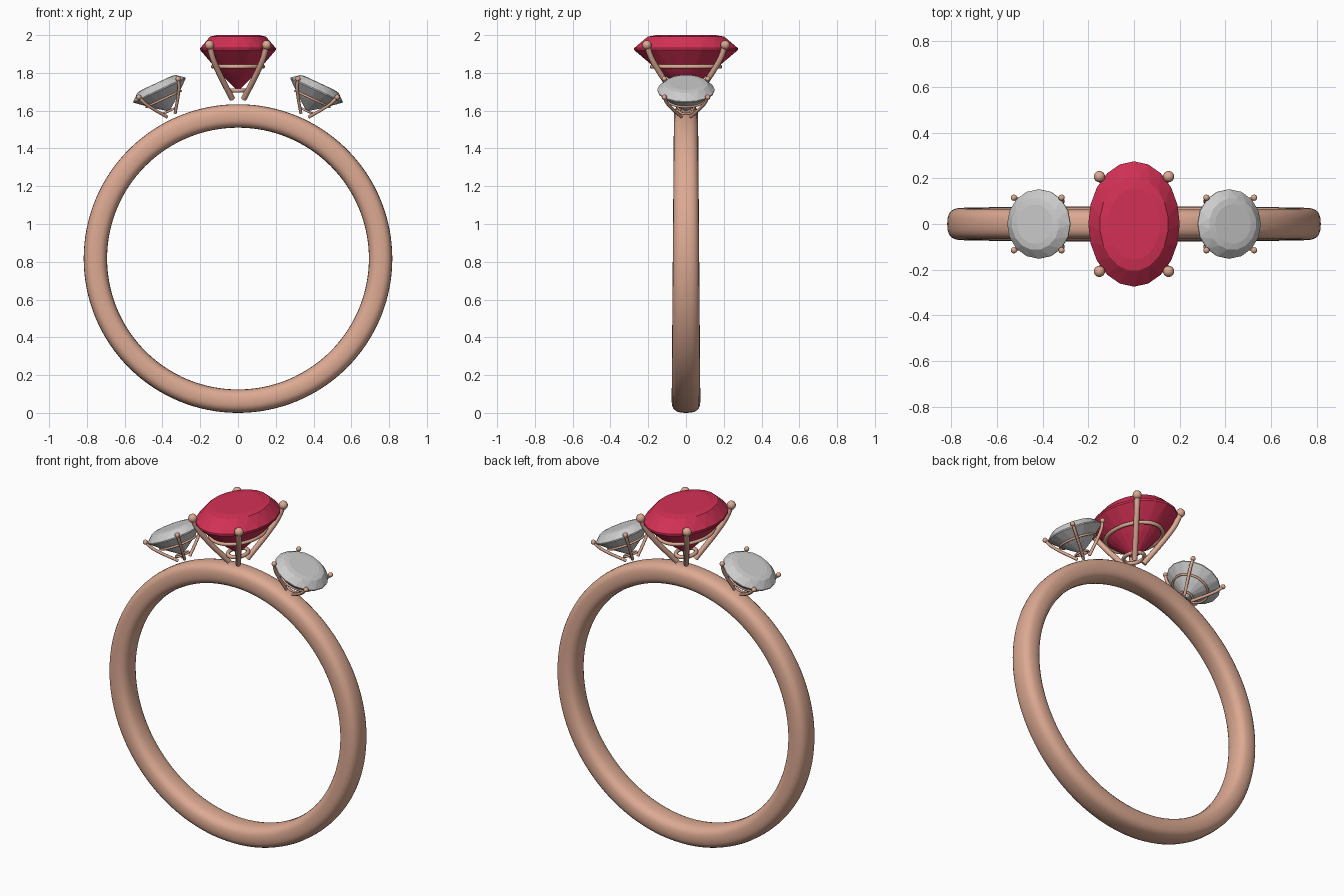
import bpy, bmesh
from math import sin, cos, pi, radians, copysign
from mathutils import Matrix, Vector

if "Cube" in bpy.data.objects:
    bpy.data.objects.remove(bpy.data.objects["Cube"])

RING_Z = 0.817


def material(name, rgb):
    m = bpy.data.materials.new(name)
    m.diffuse_color = (*rgb, 1)
    m.use_nodes = True
    m.node_tree.nodes["Principled BSDF"].inputs["Base Color"].default_value = m.diffuse_color
    return m


gold = material("rose_gold", (0.72, 0.40, 0.29))
red = material("red_stone", (0.65, 0.03, 0.09))


def finish(name, bm, matrix, mat=None, smooth=False):
    bmesh.ops.recalc_face_normals(bm, faces=bm.faces)
    me = bpy.data.meshes.new(name)
    bm.to_mesh(me)
    bm.free()
    if mat:
        me.materials.append(mat)
    for p in me.polygons:
        p.use_smooth = smooth
    ob = bpy.data.objects.new(name, me)
    ob.matrix_world = matrix
    bpy.context.collection.objects.link(ob)
    return ob


def ellipse(f, z, a, n, shift=0.0):
    return [Vector((f * a * cos(2 * pi * (i + shift) / n),
                    f * sin(2 * pi * (i + shift) / n), z)) for i in range(n)]


# Band: soft-cornered section swept in a circle, widening towards the bottom
def make_band(n=128, m=24):
    bm = bmesh.new()
    loops = []
    for i in range(n):
        t = 2 * pi * i / n
        half_w = 0.070 - 0.006 * cos(t)
        loop = []
        for j in range(m):
            s = 2 * pi * j / m
            u = copysign(abs(cos(s)) ** 0.75, cos(s))
            v = copysign(abs(sin(s)) ** 0.75, sin(s))
            r = 0.755 + 0.062 * u
            loop.append(bm.verts.new((r * sin(t), half_w * v, r * cos(t))))
        loops.append(loop)
    for i in range(n):
        p, q = loops[i], loops[(i + 1) % n]
        for j in range(m):
            k = (j + 1) % m
            bm.faces.new((p[j], p[k], q[k], q[j]))
    finish("band", bm, Matrix.Translation((0, 0, RING_Z)), gold, True)


# Faceted stone: hull of staggered rings, girdle radius 1 along y
def make_stone(name, a, matrix, mat, n):
    pts = (ellipse(0.57, 0.27, a, n) + ellipse(0.75, 0.24, a, n, 0.5)
           + ellipse(1, 0.02, a, n) + ellipse(1, -0.02, a, n)
           + ellipse(0.5, -0.45, a, n, 0.5) + [Vector((0, 0, -0.82))])
    bm = bmesh.new()
    for p in pts:
        bm.verts.new(p)
    bmesh.ops.convex_hull(bm, input=bm.verts)
    finish(name, bm, matrix, mat)


# Wire of round section through given points
def make_wire(name, pts, radius, closed, matrix):
    cu = bpy.data.curves.new(name, 'CURVE')
    cu.dimensions = '3D'
    cu.bevel_depth = radius
    cu.bevel_resolution = 3
    cu.use_fill_caps = True
    sp = cu.splines.new('BEZIER')
    sp.resolution_u = 5
    sp.use_cyclic_u = closed
    sp.bezier_points.add(len(pts) - 1)
    for b, p in zip(sp.bezier_points, pts):
        b.co = p
        b.handle_left_type = b.handle_right_type = 'AUTO'
    tmp = bpy.data.objects.new(name + "_curve", cu)
    bpy.context.collection.objects.link(tmp)
    dg = bpy.context.evaluated_depsgraph_get()
    bm = bmesh.new()
    me = bpy.data.meshes.new_from_object(tmp.evaluated_get(dg))
    bm.from_mesh(me)
    bpy.data.objects.remove(tmp)
    bpy.data.meshes.remove(me)
    finish(name, bm, matrix, gold, True)


# Setting: stone, two rails, four claws with ball tips
def make_setting(name, a, size, distance, angle, mat, n):
    M = (Matrix.Translation((0, 0, RING_Z)) @ Matrix.Rotation(radians(angle), 4, 'Y')
         @ Matrix.Translation((0, 0, distance)) @ Matrix.Scale(size, 4))
    make_stone(name + "_stone", a, M, mat, n)
    make_wire(name + "_upper_rail", ellipse(0.66, -0.34, a, 12), 0.04, True, M)
    make_wire(name + "_lower_rail", ellipse(0.24, -0.80, a, 12), 0.04, True, M)
    claw = [(1.07, 0.08), (0.96, -0.15), (0.80, -0.36), (0.22, -0.96)]
    k = 0.7071
    for i, (sx, sy) in enumerate([(1, 1), (-1, 1), (-1, -1), (1, -1)], 1):
        pts = [Vector((sx * f * a * k, sy * f * k, z)) for f, z in claw]
        make_wire(f"{name}_claw_{i}", pts, 0.056, False, M)
        bm = bmesh.new()
        bmesh.ops.create_uvsphere(bm, u_segments=16, v_segments=10, radius=0.09)
        finish(f"{name}_claw_tip_{i}", bm, M @ Matrix.Translation(pts[0]), gold, True)


make_band()
make_setting("centre", 0.73, 0.274, 1.109, 0, red, 20)
make_setting("right", 1.0, 0.152, 0.984, 25, None, 16)
make_setting("left", 1.0, 0.152, 0.984, -25, None, 16)
